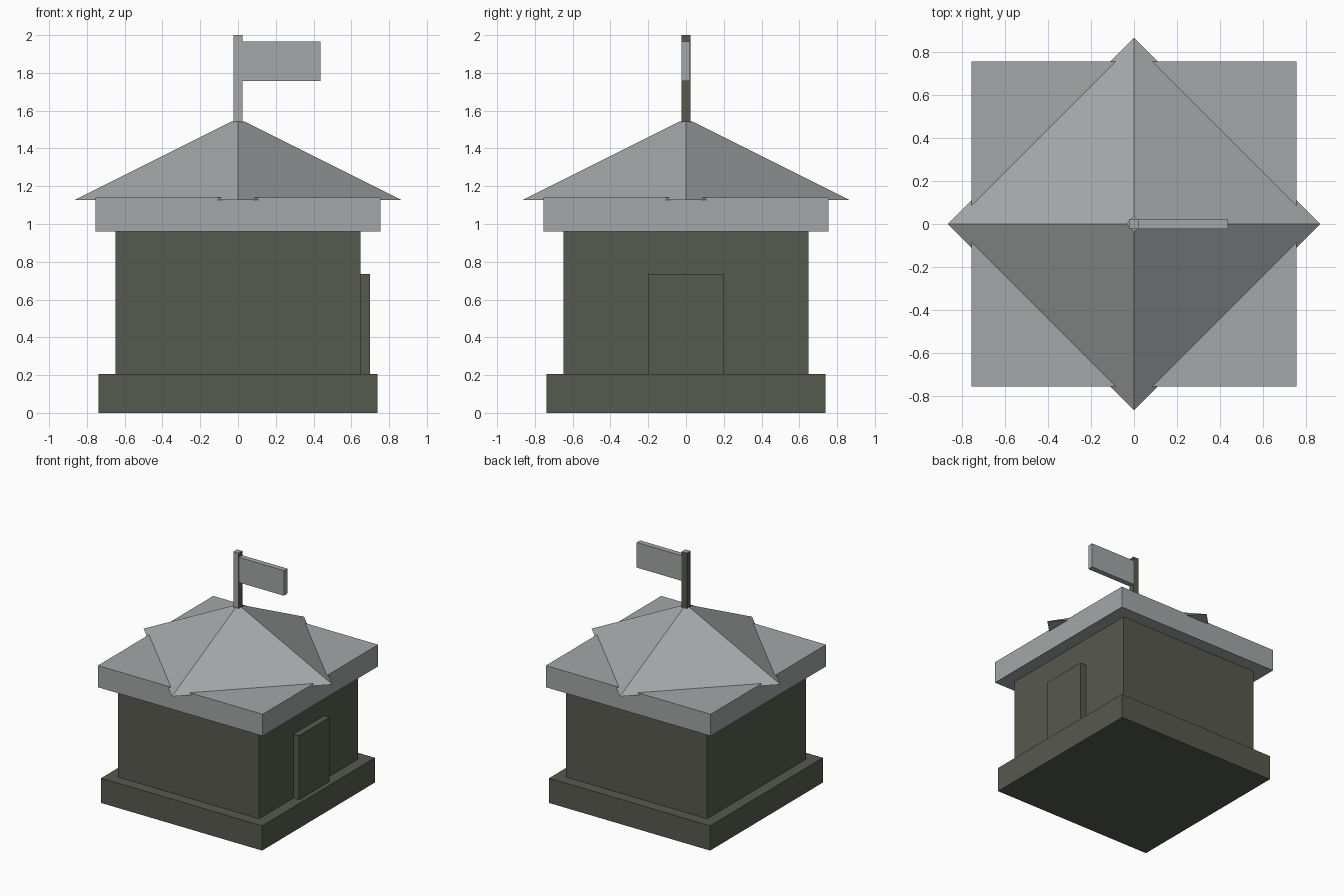
import bpy
import math

if "Cube" in bpy.data.objects:
    bpy.data.objects.remove(bpy.data.objects["Cube"], do_unlink=True)


def make_material(name, rgb):
    mat = bpy.data.materials.new(name)
    mat.use_nodes = True
    mat.diffuse_color = (*rgb, 1)
    mat.node_tree.nodes["Principled BSDF"].inputs["Base Color"].default_value = (*rgb, 1)
    return mat


olive = make_material("dark_olive", (0.094, 0.101, 0.077))
grey = make_material("light_grey", (0.37, 0.39, 0.39))


def box(name, low, high, *mats):
    """Axis-aligned box between two corners."""
    centre = [(a + b) / 2 for a, b in zip(low, high)]
    bpy.ops.mesh.primitive_cube_add(size=1, location=centre)
    obj = bpy.context.object
    obj.name = name
    for vert in obj.data.vertices:
        for i in range(3):
            vert.co[i] *= high[i] - low[i]
    for mat in mats:
        obj.data.materials.append(mat)
    return obj


def slab(name, half, bottom, top, mat):
    """Square block centred on the vertical axis."""
    return box(name, (-half, -half, bottom), (half, half, top), mat)


# Square body: plinth, walls and overhanging eaves
slab("plinth", 0.738, 0, 0.205, olive)
slab("walls", 0.648, 0.205, 0.96, olive)
slab("eaves", 0.755, 0.96, 1.14, grey)

# Door panel on the left side
box("door", (0.64, -0.2, 0.205), (0.70, 0.2, 0.735), olive)

# Four-sided roof turned so its corners overhang the eaves
roof_bottom, roof_top = 1.128, 1.543
bpy.ops.mesh.primitive_cone_add(
    vertices=4, radius1=0.865, radius2=0.035, depth=roof_top - roof_bottom,
    location=(0, 0, (roof_bottom + roof_top) / 2))
roof = bpy.context.object
roof.name = "roof"
roof.data.materials.append(grey)

# Flagpole, grey on its front and top and olive elsewhere
pole = box("flagpole", (-0.024, -0.024, 1.5), (0.023, 0.023, 2.0), olive, grey)
for face in pole.data.polygons:
    if face.normal.y < -0.5 or face.normal.z > 0.5:
        face.material_index = 1

# Flag
box("flag", (0.02, -0.0225, 1.757), (0.436, 0.022, 1.965), grey)
